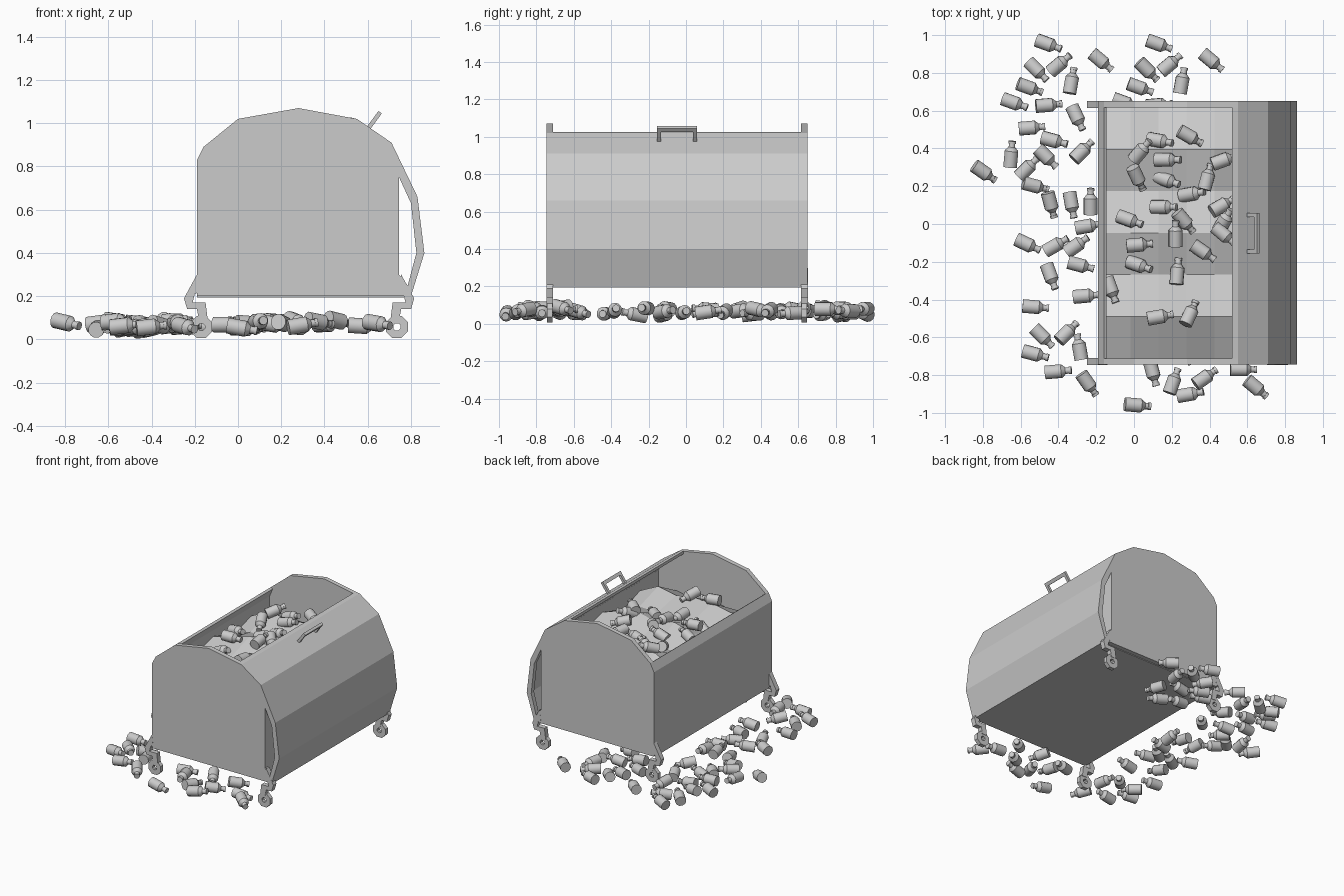
import bpy, bmesh, math, random
from mathutils import Matrix

random.seed(4)
if "Cube" in bpy.data.objects:
    bpy.data.objects.remove(bpy.data.objects["Cube"], do_unlink=True)

grey = bpy.data.materials.new("plain grey")
grey.use_nodes = True
colour = (0.6, 0.6, 0.6, 1)
grey.diffuse_color = colour
grey.node_tree.nodes["Principled BSDF"].inputs["Base Color"].default_value = colour

Y_FRONT, Y_BACK, PANEL = -0.728, 0.633, 0.034
Y_MID = (Y_FRONT + Y_BACK) / 2
INNER = Y_BACK - Y_FRONT - PANEL


def add_object(name, mesh):
    obj = bpy.data.objects.new(name, mesh)
    bpy.context.collection.objects.link(obj)
    return obj


def plate(name, loops, y, depth):
    """Fill closed (x, z) outlines, later ones being holes, and extrude along y."""
    curve = bpy.data.curves.new(name, "CURVE")
    curve.dimensions = "2D"
    curve.fill_mode = "BOTH"
    curve.extrude = depth / 2
    for loop in loops:
        spline = curve.splines.new("POLY")
        spline.points.add(len(loop) - 1)
        for point, (x, z) in zip(spline.points, loop):
            point.co = (x, z, 0, 1)
        spline.use_cyclic_u = True
    temp = bpy.data.objects.new("outline", curve)
    bpy.context.collection.objects.link(temp)
    bpy.context.view_layer.update()
    mesh = bpy.data.meshes.new_from_object(
        temp.evaluated_get(bpy.context.evaluated_depsgraph_get()))
    bpy.data.objects.remove(temp, do_unlink=True)
    mesh.transform(Matrix.Translation((0, y, 0)) @ Matrix.Rotation(math.pi / 2, 4, "X"))
    mesh.shade_flat()
    mesh.materials.clear()
    mesh.materials.append(grey)
    return add_object(name, mesh)


def rect(x1, z1, x2, z2):
    return [(x1, z1), (x1, z2), (x2, z2), (x2, z1)]


def ring(x, z, radius, sides):
    steps = [2 * math.pi * (i + 0.5) / sides for i in range(sides)]
    return [(x + radius * math.cos(a), z + radius * math.sin(a)) for a in steps]


# End panels with the slot beside the curved lid
outline = [(-.19, .20), (-.19, .83), (-.16, .89), (0, 1.02), (.28, 1.07), (.55, 1.02),
           (.71, .91), (.83, .66), (.862, .40), (.80, .20)]
slot = [(.745, .75), (.80, .63), (.825, .40), (.785, .25), (.745, .30)]
bracket = [(-.19, .30), (-.25, .19), (-.235, .14), (-.19, .14), (-.18, .09),
           (-.14, .09), (-.15, .17), (-.21, .17), (-.20, .21), (-.18, .22)]

for side, y in (("front", Y_FRONT), ("back", Y_BACK)):
    plate(side + "_end_panel", [outline, slot], y, PANEL)
    # Caster brackets and wheels, mirrored across the bin
    for end, sign in (("right", 1), ("left", -1)):
        flip = lambda pts: [(0.2825 + sign * (x - 0.2825), z) for x, z in pts]
        plate(f"{side}_{end}_caster_bracket", [flip(bracket)], y, PANEL + 0.002)
        plate(f"{side}_{end}_caster_wheel",
              [flip(ring(-.17, .058, .055, 8)), flip(ring(-.17, .058, .018, 8))], y, 0.03)

# Sheet parts spanning between the ends
plate("side_wall", [[(-.19, .2), (-.19, .83), (-.16, .89), (-.145, .88), (-.17, .82), (-.17, .2)]],
      Y_MID, INNER)
plate("inner_wall", [rect(.725, .21, .745, .83)], Y_MID, INNER)
plate("bin_floor", [rect(-.19, .195, .80, .21)], Y_MID, INNER)
lid_outer = [(.52, 1.027), (.55, 1.02), (.71, .91), (.83, .66), (.862, .40), (.80, .2)]
lid_inner = [(.78, .21), (.842, .40), (.81, .65), (.695, .895), (.54, 1.0), (.52, 1.005)]
plate("curved_lid", [lid_outer + lid_inner], Y_MID, INNER)

# Tilted pull handle on the lid
stem = [(.597, .985), (.612, .973), (.665, 1.045), (.65, 1.057)]
grip = [(.635, 1.037), (.65, 1.025), (.665, 1.045), (.65, 1.057)]
for name, y in (("front_handle_stem", -.145), ("back_handle_stem", .048)):
    plate(name, [stem], y, .02)
plate("handle_grip", [grip], -.0485, .213)


# Faceted heap filling the bin, with furrows running across it
def heap_height(x, y):
    u, v = (x - 0.28) / 0.45, (y - Y_MID) / 0.665
    bump = 0.06 * (1 - u ** 4) * (1 - v ** 4)
    furrow = -0.035 * math.cos(3 * math.pi * (v + 1))
    return 0.74 + bump + furrow + 0.02 * math.sin(17 * x + 4 * y)


bm = bmesh.new()
bmesh.ops.create_grid(bm, x_segments=6, y_segments=6, size=0.5)
for v in bm.verts:
    x, y = 0.277 + v.co.x * 0.89, Y_MID + v.co.y * INNER
    v.co = (x, y, heap_height(x, y))
heap = bpy.data.meshes.new("rubbish_heap")
bm.to_mesh(heap)
bm.free()
heap.materials.append(grey)
add_object("rubbish_heap", heap)

# One turned bottle, shared by all the copies
bm = bmesh.new()
profile = [(-.07, 0), (-.07, .037), (.017, .037), (.038, .018), (.056, .016),
           (.056, .02), (.07, .02), (.07, 0)]
verts = [bm.verts.new((x, 0, r)) for x, r in profile]
edges = [bm.edges.new(pair) for pair in zip(verts, verts[1:])]
bmesh.ops.spin(bm, geom=verts + edges, cent=(0, 0, 0), axis=(1, 0, 0),
               angle=2 * math.pi, steps=12)
bmesh.ops.remove_doubles(bm, verts=bm.verts, dist=0.0005)
bmesh.ops.recalc_face_normals(bm, faces=bm.faces)
bottle = bpy.data.meshes.new("bottle")
bm.to_mesh(bottle)
bm.free()
bottle.shade_smooth()
bottle.set_sharp_from_angle(angle=math.radians(35))
bottle.materials.append(grey)


def lay_bottles(name, spots, height, lean, shift=0):
    """Spots hold x and y in hundredths and the neck direction in degrees."""
    for cx, cy, turn in spots:
        x, y = cx / 100 + shift, cy / 100
        obj = add_object(name, bottle)
        obj.location = (x, y, height(x, y))
        tilt = math.radians(random.uniform(-lean, lean))
        obj.rotation_euler = (random.uniform(0, 1), tilt, math.radians(turn))


def ground(x, y):
    return random.uniform(0.05, 0.085)


# Loose bottles: a repeated cluster, then those along the side and the front
cluster = [(-45, 95, -20), (-39, 85, 40), (-33, 76, 80), (-17, 86, -40), (-51, 81, -45),
           (-55, 72, -20), (-63, 64, -20), (-45, 63, 5), (-30, 56, -65), (-54, 51, 5),
           (-42, 44, -15)]
side_spill = [(-65, 37, 85), (-56, 30, 45), (-46, 35, -45), (-27, 39, 45), (-79, 27, -35),
              (-52, 20, -15), (-44, 10, -75), (-33, 10, -80), (-23, 12, 90), (-56, -11, -25),
              (-41, -11, 30), (-24, -1, 10), (-28, -22, -15), (-44, -28, -70), (-25, -38, 5),
              (-30, -11, 35), (-52, -44, -5), (-35, -57, 45), (-48, -60, -45),
              (-52, -69, -15), (-29, -65, 100), (-40, -78, 5), (-24, -85, -55)]
front_spill = [(2, -96, -5), (10, -79, -75), (21, -83, 70), (30, -90, 10), (38, -81, 35),
               (58, -77, 0), (65, -87, -40), (6, -68, 20), (27, -68, -60), (47, -66, 40)]
lay_bottles("loose_bottle", cluster, ground, 12)
lay_bottles("loose_bottle", cluster, ground, 12, shift=0.585)
lay_bottles("loose_bottle", side_spill, ground, 12)
lay_bottles("loose_bottle", front_spill, ground, 12)

# Bottles resting on the heap
heap_spots = [(14, 44, -10), (4, 39, 50), (30, 46, -30), (18, 34, 0), (39, 25, 75),
              (2, 24, -65), (18, 23, -20), (31, 16, 10), (16, 9, 0), (47, 10, 30),
              (48, 34, 20), (-2, 2, -20), (22, -5, 90), (27, 1, -50), (3, -11, 5),
              (3, -22, -20), (37, -15, -35), (23, -25, 85), (-12, -35, -70),
              (14, -49, 10), (30, -47, 65), (48, 2, 60), (48, -6, -40)]
lay_bottles("heap_bottle", heap_spots, lambda x, y: heap_height(x, y) + 0.025, 25)
